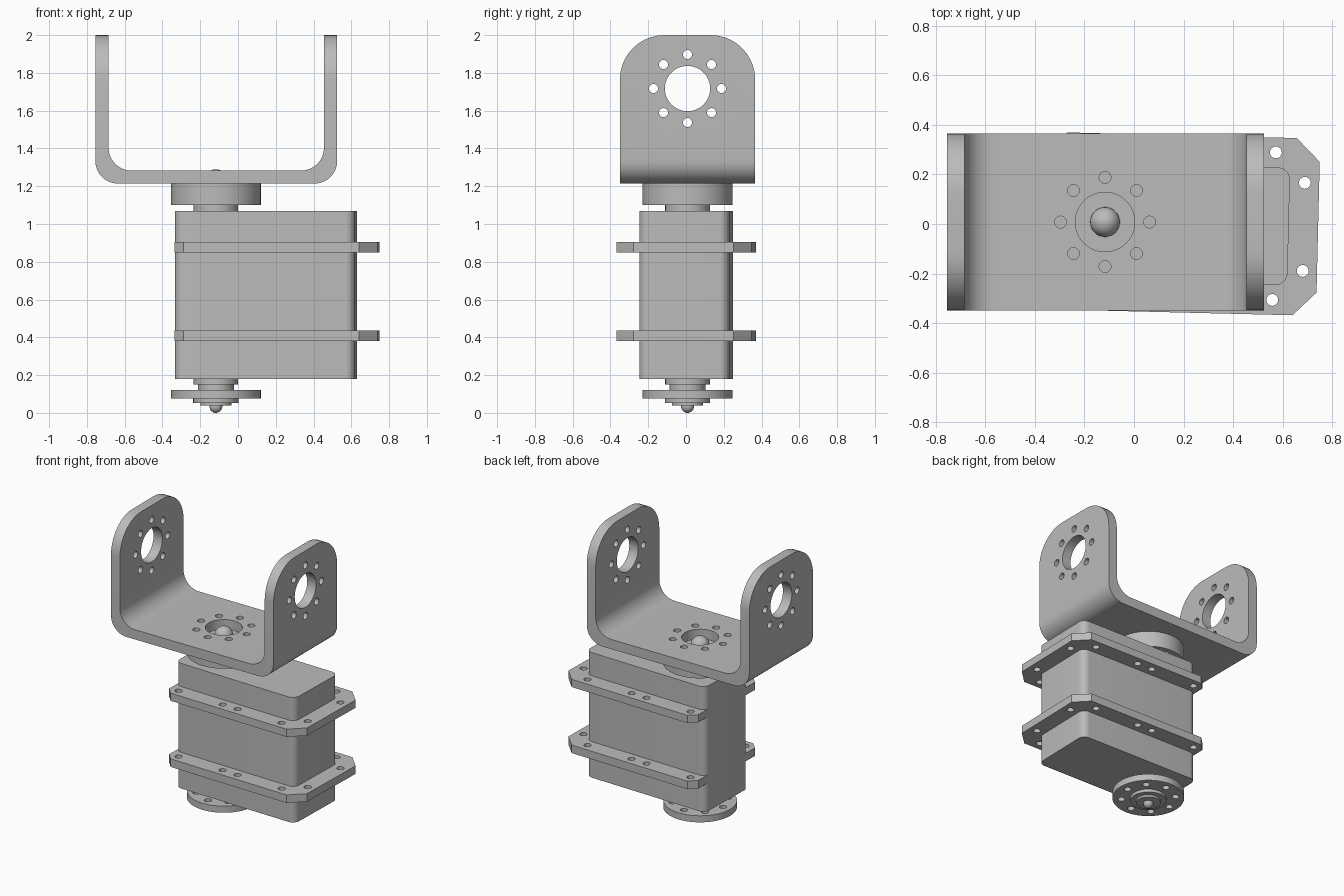
import bpy
import bmesh
import math
from mathutils import Matrix, Vector

if "Cube" in bpy.data.objects:
    bpy.data.objects.remove(bpy.data.objects["Cube"])

grey = bpy.data.materials.new("plain grey")
grey.use_nodes = True
grey.diffuse_color = (0.5, 0.5, 0.5, 1)
grey.node_tree.nodes["Principled BSDF"].inputs["Base Color"].default_value = (0.5, 0.5, 0.5, 1)


def circle(r, x=0, y=0, n=48):
    return [(x + r * math.cos(math.tau * i / n), y + r * math.sin(math.tau * i / n)) for i in range(n)]


def hole_ring(x=0, y=0):
    # eight small screw holes on a pitch circle
    return [circle(0.024, x + px, y + py, 20) for px, py in circle(0.18, n=8)]


def rounded(corners, steps=10):
    # each corner is (x, y, fillet radius); fillets sit on right angles
    out = []
    for i, (x, y, r) in enumerate(corners):
        p = Vector((x, y))
        if r == 0:
            out.append((x, y))
            continue
        u = (Vector(corners[i - 1][:2]) - p).normalized()
        v = (Vector(corners[(i + 1) % len(corners)][:2]) - p).normalized()
        for k in range(steps + 1):
            a = math.pi / 2 * k / steps
            q = p + (u + v) * r - (u * math.sin(a) + v * math.cos(a)) * r
            out.append((q.x, q.y))
    return out


def finish(obj):
    obj.data.materials.clear()
    obj.data.materials.append(grey)
    obj.data.shade_smooth()
    obj.data.set_sharp_from_angle(angle=math.radians(30))


def evaluated_mesh(obj):
    deps = bpy.context.evaluated_depsgraph_get()
    return bpy.data.meshes.new_from_object(obj.evaluated_get(deps))


def prism(name, outlines, low, high, matrix=Matrix()):
    # extrude a filled outline; inner loops become through holes
    curve = bpy.data.curves.new(name + " outline", "CURVE")
    curve.dimensions = "2D"
    curve.fill_mode = "BOTH"
    curve.extrude = (high - low) / 2
    for loop in outlines:
        spline = curve.splines.new("POLY")
        spline.points.add(len(loop) - 1)
        for point, (x, y) in zip(spline.points, loop):
            point.co = (x, y, 0, 1)
        spline.use_cyclic_u = True
    temp = bpy.data.objects.new(name + " outline", curve)
    bpy.context.collection.objects.link(temp)
    mesh = evaluated_mesh(temp)
    bpy.data.objects.remove(temp)
    bm = bmesh.new()
    bm.from_mesh(mesh)
    bmesh.ops.remove_doubles(bm, verts=bm.verts, dist=0.00005)
    bmesh.ops.transform(bm, verts=bm.verts, matrix=matrix @ Matrix.Translation((0, 0, (low + high) / 2)))
    bmesh.ops.recalc_face_normals(bm, faces=bm.faces)
    bm.to_mesh(mesh)
    bm.free()
    obj = bpy.data.objects.new(name, mesh)
    bpy.context.collection.objects.link(obj)
    finish(obj)
    return obj


def boolean(obj, cutter, operation):
    mod = obj.modifiers.new("cut", "BOOLEAN")
    mod.solver = "EXACT"
    mod.operation = operation
    mod.object = cutter
    mesh = evaluated_mesh(obj)
    obj.modifiers.clear()
    obj.data = mesh
    bpy.data.objects.remove(cutter)
    finish(obj)


def ball(name, r, z):
    bm = bmesh.new()
    bmesh.ops.create_uvsphere(bm, u_segments=32, v_segments=16, radius=r,
                              matrix=axis @ Matrix.Translation((0, 0, z)))
    mesh = bpy.data.meshes.new(name)
    bm.to_mesh(mesh)
    bm.free()
    obj = bpy.data.objects.new(name, mesh)
    bpy.context.collection.objects.link(obj)
    finish(obj)


# Output axis; the housing is turned slightly about it
AX, AY = -0.117, 0.008
axis = Matrix.Translation((AX, AY, 0))
turned = axis @ Matrix.Rotation(math.radians(-1.4), 4, "Z")

# Motor housing
L, R, W = -0.213, 0.742, 0.238
prism("motor_housing", [rounded([(L, -W, 0.05), (R, -W, 0.05), (R, W, 0.05), (L, W, 0.05)])],
      0.18, 1.07, turned)

# Two mounting flanges, open on the axis end
half = [(-0.212, 0.308), (-0.162, 0.358), (0.766, 0.358), (0.861, 0.264)]
flange = [(x, -y) for x, y in half] + half[::-1]
screws = [(-0.143, 0.298), (0.21, 0.298), (0.33, 0.298), (0.683, 0.298), (0.803, 0.178)]
flange_holes = [circle(0.024, x, s * y, 20) for x, y in screws for s in (-1, 1)]
for name, low, high in (("lower_flange", 0.38, 0.437), ("upper_flange", 0.85, 0.905)):
    prism(name, [flange] + flange_holes, low, high, turned)

# Lower idler: stepped hub, horn disc and screw
for name, r, low, high in (("lower_boss", 0.118, 0.15, 0.182),
                           ("lower_shaft", 0.095, 0.12, 0.152),
                           ("lower_washer", 0.12, 0.053, 0.078),
                           ("lower_cap", 0.082, 0.038, 0.055),
                           ("upper_shaft", 0.118, 1.068, 1.105),
                           ("upper_screw_neck", 0.06, 1.21, 1.23)):
    prism(name, [circle(r)], low, high, axis)
prism("lower_horn", [circle(0.238, n=64)] + hole_ring(), 0.075, 0.122, axis)
ball("lower_screw", 0.034, 0.034)

# Upper horn under the bracket
prism("upper_horn", [circle(0.238, n=64)] + hole_ring(), 1.1, 1.214, axis)
ball("upper_screw", 0.06, 1.23)

# U bracket: bent strip trimmed to the rounded, drilled side outline
strip = rounded([(-0.755, 2.1, 0), (-0.755, 1.214, 0.12), (0.525, 1.214, 0.12), (0.525, 2.1, 0),
                 (0.455, 2.1, 0), (0.455, 1.283, 0.12), (-0.685, 1.283, 0.12), (-0.685, 2.1, 0)])
lay_front = Matrix.Rotation(math.pi / 2, 4, "X")
lay_side = Matrix(((0, 0, 1, 0), (1, 0, 0, 0), (0, 1, 0, 0), (0, 0, 0, 1)))
bracket = prism("u_bracket", [strip], -0.5, 0.5, lay_front)
y0, y1, arm_z = AY - 0.358, AY + 0.358, 1.717
side = rounded([(y0, 1.1, 0), (y1, 1.1, 0), (y1, 2, 0.235), (y0, 2, 0.235)])
trim = prism("side_trim", [side, circle(0.12, AY, arm_z)] + hole_ring(AY, arm_z), -1, 1, lay_side)
boolean(bracket, trim, "INTERSECT")
drill = prism("base_drill", [circle(0.12)] + hole_ring(), 1.15, 1.35, axis)
boolean(bracket, drill, "DIFFERENCE")
